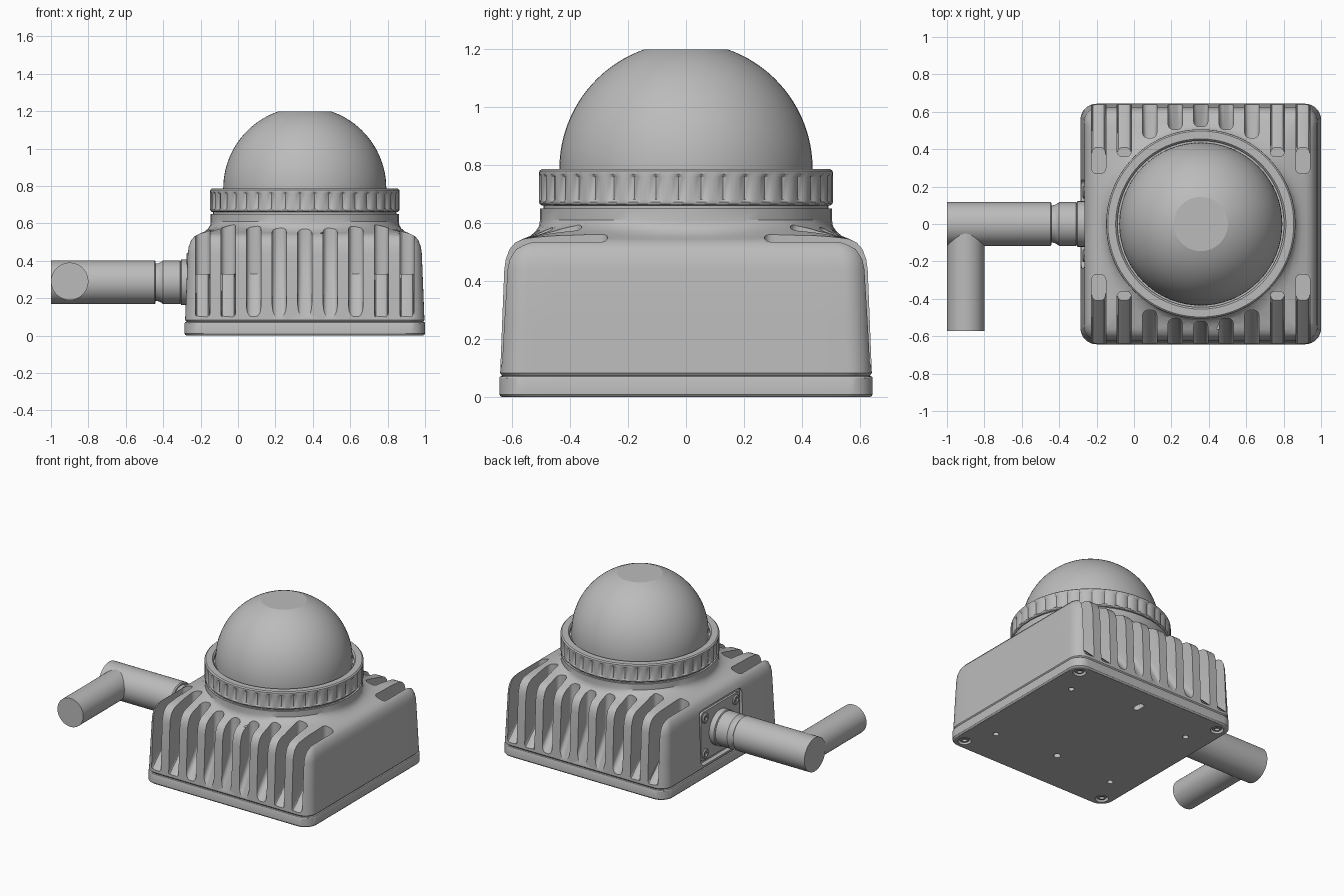
import bpy, bmesh, math
from mathutils import Vector, Matrix

if "Cube" in bpy.data.objects:
    bpy.data.objects.remove(bpy.data.objects["Cube"], do_unlink=True)

CX, HALF, CABLE_Z = 0.357, 0.643, 0.285
CENTRE = Matrix.Translation((CX, 0, 0))
ALONG_X = Matrix.Translation((0, 0, CABLE_Z)) @ Matrix.Rotation(math.pi / 2, 4, 'Y')
ALONG_Y = Matrix.Translation((-0.9, 0, CABLE_Z + 0.005)) @ Matrix.Rotation(-math.pi / 2, 4, 'X')

grey = bpy.data.materials.new("plain_grey")
grey.use_nodes = True
grey.diffuse_color = (0.5, 0.5, 0.5, 1)
grey.node_tree.nodes["Principled BSDF"].inputs["Base Color"].default_value = grey.diffuse_color


def finish(name, bm, matrix=None):
    """Turn a bmesh into a named object."""
    if matrix:
        bm.transform(matrix)
    bmesh.ops.recalc_face_normals(bm, faces=bm.faces)
    mesh = bpy.data.meshes.new(name)
    bm.to_mesh(mesh)
    bm.free()
    mesh.materials.append(grey)
    ob = bpy.data.objects.new(name, mesh)
    bpy.context.collection.objects.link(ob)
    return ob


def skin(bm, rings, closed=False):
    """Skin a stack of rings, capped at the ends or closed into a loop."""
    rows = [[bm.verts.new(p) for p in ring] for ring in rings]
    n = len(rows[0])
    pairs = list(zip(rows, rows[1:])) + ([(rows[-1], rows[0])] if closed else [])
    for a, b in pairs:
        for i in range(n):
            j = (i + 1) % n
            bm.faces.new((a[i], a[j], b[j], b[i]))
    if not closed:
        bm.faces.new(rows[0])
        bm.faces.new(rows[-1])


def loft(name, rings, matrix=None, closed=False):
    bm = bmesh.new()
    skin(bm, rings, closed)
    return finish(name, bm, matrix)


def circle(r, z, n=64, x=0, y=0):
    return [Vector((x + r * math.cos(math.tau * i / n), y + r * math.sin(math.tau * i / n), z))
            for i in range(n)]


def lathe(name, profile, matrix=None):
    return loft(name, [circle(r, z) for r, z in profile], matrix)


def rounded_square(h, r, arc=8, straight=12):
    pts = []
    for q in range(4):
        turn = Matrix.Rotation(q * math.pi / 2, 3, 'Z')
        for i in range(arc + 1):
            a = math.pi / 2 * i / arc
            pts.append(turn @ Vector((h - r + r * math.cos(a), h - r + r * math.sin(a), 0)))
        for i in range(1, straight):
            pts.append(turn @ Vector(((h - r) * (1 - 2 * i / straight), h, 0)))
    return pts


def box(bm, centre, size, bevel=0.0, axis=0):
    """Box whose edges along one axis are rounded."""
    m = Matrix.Translation(centre) @ Matrix.Diagonal((*size, 1))
    verts = bmesh.ops.create_cube(bm, size=1, matrix=m)["verts"]
    edges = {e for v in verts for e in v.link_edges
             if abs((e.verts[0].co - e.verts[1].co).normalized()[axis]) > 0.9}
    if bevel:
        bmesh.ops.bevel(bm, geom=list(edges), offset=bevel, segments=4, affect='EDGES', profile=0.5)


def cut(ob, cutter):
    mod = ob.modifiers.new("cut", 'BOOLEAN')
    mod.operation, mod.solver, mod.object = 'DIFFERENCE', 'EXACT', cutter
    bpy.context.view_layer.objects.active = ob
    bpy.ops.object.modifier_apply(modifier=mod.name)
    bpy.data.objects.remove(cutter, do_unlink=True)


# Housing: rounded square that blends into the round neck
SQUARE = rounded_square(HALF, 0.085)
NECK = 0.503


def section(z, scale, blend=0):
    ring = []
    for p in SQUARE:
        q = (p * scale).lerp(p.normalized() * NECK, blend)
        ring.append(Vector((q.x, q.y, z)))
    return ring


housing = loft("housing", [section(*s) for s in (
    (0.074, 0.985), (0.083, 0.995), (0.25, 0.985), (0.44, 0.973), (0.475, 0.965),
    (0.51, 0.945), (0.532, 0.915), (0.545, 0.875), (0.555, 0.85, 0.2),
    (0.572, 0.83, 0.55), (0.59, 0.81, 0.85), (0.61, 0.8, 1), (0.65, 0.8, 1))], CENTRE)

# Cooling slots, cut into the front and the back
bm = bmesh.new()
PITCH, WIDTH = 0.1365, 0.076
for k in range(-4, 5):
    end = (0.52, 0.505, 0.46, 0.36, 0.27)[abs(k)]
    knee = max(end, 0.41)
    low = 0.1 - (0.8 - 0.64) * 0.23 / (0.64 - knee)
    profile = [(0.8, low), (knee, 0.33)]
    if end < knee:
        profile.append((end, 0.33))
    profile += [(end, 0.9), (0.8, 0.9)]
    for side in (-1, 1):
        slot = bmesh.new()
        skin(slot, [[Vector((k * PITCH + dx, side * y, z)) for y, z in profile]
                    for dx in (-WIDTH / 2, WIDTH / 2)])
        inner = [e for e in slot.edges if min(abs(v.co.y) for v in e.verts) < 0.7
                 and abs(e.verts[0].co.x - e.verts[1].co.x) < 0.01
                 and max(v.co.z for v in e.verts) - min(v.co.z for v in e.verts) > 0.05]
        bmesh.ops.bevel(slot, geom=inner, offset=0.028, segments=4, affect='EDGES', profile=0.5)
        part = bpy.data.meshes.new("slot")
        slot.to_mesh(part)
        slot.free()
        bm.from_mesh(part)
        bpy.data.meshes.remove(part)
cut(housing, finish("slot_cutter", bm, CENTRE))

# Pocket for the cable gland
bm = bmesh.new()
box(bm, (-0.35, 0, CABLE_Z), (0.2, 0.47, 0.38), 0.035)
cut(housing, finish("pocket_cutter", bm))
bm = bmesh.new()
box(bm, (-0.25, 0, CABLE_Z), (0.03, 0.43, 0.34), 0.03)
finish("gland_plate", bm)
for y in (-0.17, 0.17):
    for z in (-0.125, 0.125):
        lathe("gland_screw", [(0.034, -0.255), (0.034, -0.27), (0.027, -0.276),
                              (0.016, -0.276), (0.014, -0.268)],
              Matrix.Translation((0, y, z)) @ ALONG_X)

# Base plate with corner counterbores, mounting holes and a keyhole
base = loft("base_plate", [section(z, s) for z, s in (
    (0, 0.985), (0.004, 0.994), (0.01, 1), (0.066, 1), (0.071, 0.996), (0.074, 0.985))], CENTRE)
bm = bmesh.new()
corners = [(x, y) for x in (-1, 1) for y in (-1, 1)]
for x, y in corners:
    skin(bm, [circle(0.042, z, 24, 0.565 * x, 0.565 * y) for z in (-0.02, 0.03)])
    skin(bm, [circle(0.019, z, 24, 0.47 * x, 0.37 * y) for z in (-0.02, 0.05)])
skin(bm, [circle(0.023, z, 24, 0, -0.33) for z in (-0.02, 0.05)])
keyhole = [p + Vector((0, 0.49 if p.y > 0 else 0.45, 0)) for p in circle(0.022, 0, 24)]
skin(bm, [[p + Vector((0, 0, z)) for p in keyhole] for z in (-0.02, 0.05)])
cut(base, finish("hole_cutter", bm, CENTRE))
for x, y in corners:
    lathe("base_screw", [(0.032, 0.035), (0.032, 0.012), (0.027, 0.006), (0.016, 0.006), (0.014, 0.02)],
          Matrix.Translation((CX + 0.565 * x, 0.565 * y, 0)))

# Neck and knurled locking ring
lathe("neck", [(0.49, 0.62), (0.49, 0.76)], CENTRE)
TEETH = 40


def knurl(z, depth):
    ring = []
    for i in range(TEETH * 6):
        a = math.tau * i / (TEETH * 6)
        r = 0.506 - depth * (0, 0, 0, 0.5, 1, 0.5)[i % 6]
        ring.append(Vector((r * math.cos(a), r * math.sin(a), z)))
    return ring


N = TEETH * 6
loft("locking_ring", [circle(0.445, 0.66, N), circle(0.496, 0.66, N), circle(0.504, 0.666, N),
                      knurl(0.672, 0), knurl(0.68, 0.011), knurl(0.758, 0.011), knurl(0.768, 0),
                      circle(0.505, 0.779, N), circle(0.497, 0.786, N), circle(0.455, 0.786, N),
                      circle(0.445, 0.775, N)], CENTRE, closed=True)

# Dome with a flat top
R, DOME_Z = 0.436, 0.786
top = math.acos(0.145 / R)
dome = lathe("dome", [(R, 0.74)] + [(R * math.cos(top * i / 20), DOME_Z + R * math.sin(top * i / 20))
                                   for i in range(21)], CENTRE)

# Cable gland, cable and angled outlet
lathe("cable_gland", [(0.122, -0.25), (0.122, -0.303), (0.113, -0.307), (0.117, -0.311),
                      (0.117, -0.4), (0.108, -0.412), (0.1, -0.43), (0.1, -0.46)], ALONG_X)
lathe("cable", [(0.11, -0.44), (0.117, -0.447), (0.117, -1.0)], ALONG_X)
lathe("cable_elbow", [(0.1, 0.03), (0.1, -0.572)], ALONG_Y)

# Smooth shading with crisp edges
for ob in list(bpy.context.scene.objects):
    if ob.type == 'MESH' and ob.data.materials and ob.data.materials[0] == grey:
        bpy.ops.object.select_all(action='DESELECT')
        ob.select_set(True)
        bpy.context.view_layer.objects.active = ob
        bpy.ops.object.shade_smooth_by_angle(angle=math.radians(12 if ob == dome else 30))
